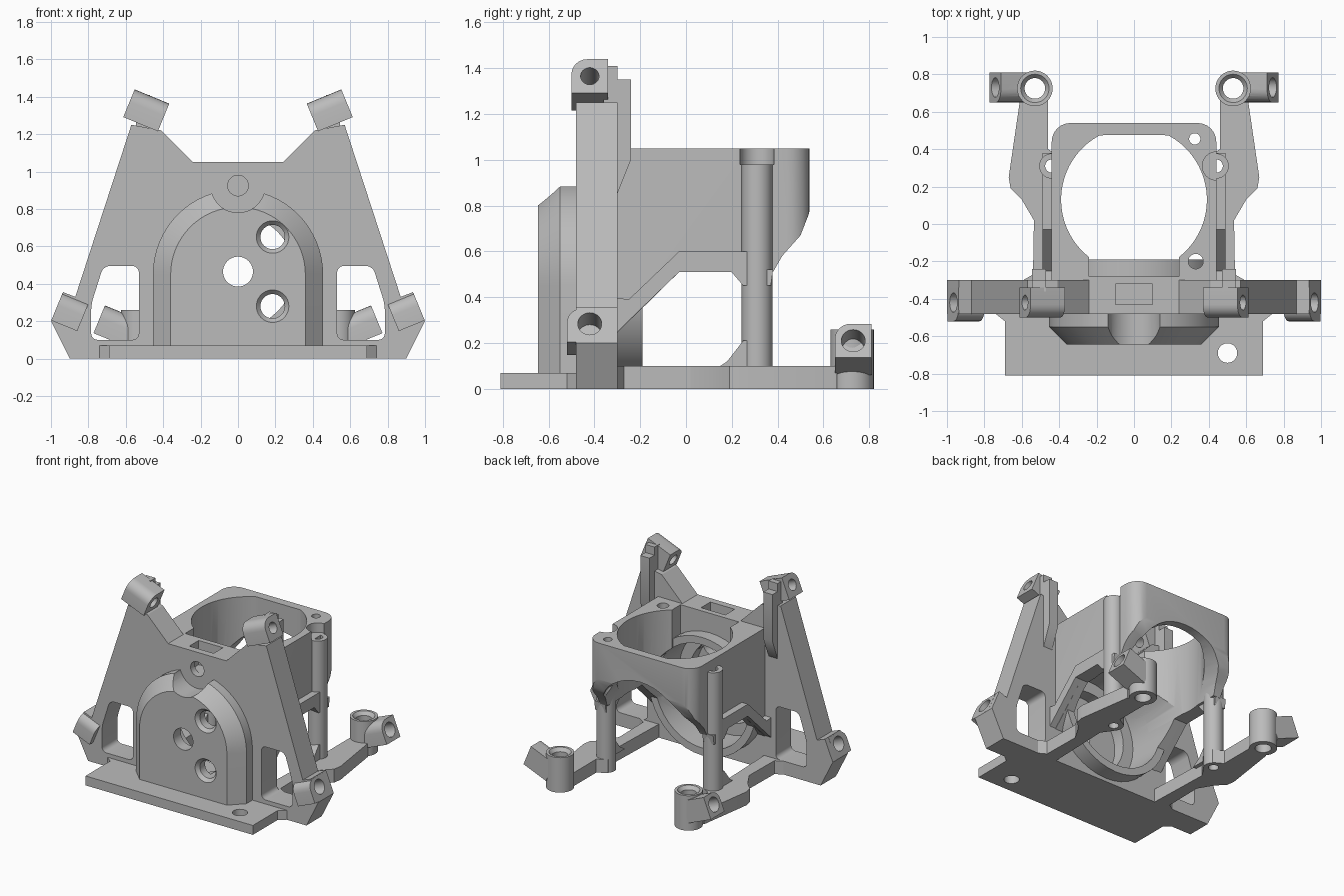
import bpy, bmesh
from math import sin, cos, pi, atan2
from mathutils import Vector, Matrix

if "Cube" in bpy.data.objects:
    bpy.data.objects.remove(bpy.data.objects["Cube"])

GREY = (0.5, 0.5, 0.5, 1)
mat = bpy.data.materials.new("plain_grey")
mat.use_nodes = True
mat.diffuse_color = GREY
mat.node_tree.nodes["Principled BSDF"].inputs["Base Color"].default_value = GREY
parts = []


def make(name, bm):
    bmesh.ops.recalc_face_normals(bm, faces=bm.faces)
    me = bpy.data.meshes.new(name)
    bm.to_mesh(me)
    bm.free()
    me.materials.append(mat)
    ob = bpy.data.objects.new(name, me)
    bpy.context.collection.objects.link(ob)
    parts.append(ob)
    return ob


def loft(name, axis, sections, rounding=0):
    """Skin 2D outlines placed at offsets along an axis."""
    place = {"x": lambda u, v, t: (t, u, v), "y": lambda u, v, t: (u, t, v),
             "z": lambda u, v, t: (u, v, t)}[axis]
    bm = bmesh.new()
    rings = [[bm.verts.new(place(u, v, t)) for u, v in pts] for t, pts in sections]
    n = len(rings[0])
    sides = []
    for a, b in zip(rings, rings[1:]):
        for i in range(n):
            j = (i + 1) % n
            bm.faces.new((a[i], a[j], b[j], b[i]))
            sides.append(bm.edges.get((a[i], b[i])))
    bm.faces.new(rings[0])
    bm.faces.new(rings[-1])
    if rounding:
        bmesh.ops.bevel(bm, geom=sides, offset=rounding, segments=6,
                        profile=0.5, affect="EDGES")
    return make(name, bm)


def prism(name, axis, a, b, pts, rounding=0):
    return loft(name, axis, [(a, pts), (b, pts)], rounding)


def rect(u0, u1, v0, v1):
    return [(u0, v0), (u1, v0), (u1, v1), (u0, v1)]


def cyl(name, p, q, r, r2=None):
    """Cylinder or cone between two points."""
    p, q = Vector(p), Vector(q)
    d = q - p
    bm = bmesh.new()
    bmesh.ops.create_cone(bm, cap_ends=True, segments=40, radius1=r,
                          radius2=r if r2 is None else r2, depth=d.length,
                          matrix=Matrix.Translation((p + q) / 2)
                          @ d.to_track_quat("Z", "Y").to_matrix().to_4x4())
    return make(name, bm)


def mirrored(ob, name):
    bm = bmesh.new()
    bm.from_mesh(ob.data)
    bm.transform(Matrix.Scale(-1, 4, (1, 0, 0)))
    return make(name, bm)


def cut(targets, cutters):
    for ob in targets:
        bpy.context.view_layer.objects.active = ob
        for c in cutters:
            m = ob.modifiers.new("cut", "BOOLEAN")
            m.operation, m.solver, m.object = "DIFFERENCE", "EXACT", c
            bpy.ops.object.modifier_apply(modifier=m.name)
    for c in cutters:
        parts.remove(c)
        bpy.data.objects.remove(c)


def both(ob):
    return [ob, mirrored(ob, "mirror")]


# Tilted axis shared by all six mounting lugs
AXIS = Vector((0.925, 0, 0.38))


def lug(name, end, length, width):
    tilt = Matrix.Rotation(-atan2(AXIS.z, AXIS.x), 4, "Y")
    bm = bmesh.new()
    bmesh.ops.create_cube(bm, size=1, matrix=Matrix.Diagonal((length, width, 0.16, 1)))
    edges = [e for e in bm.edges if abs(e.verts[0].co.x - e.verts[1].co.x) > 0.01
             and e.verts[0].co.z > 0 and e.verts[0].co.y < 0]
    bmesh.ops.bevel(bm, geom=edges, offset=0.07, segments=6, profile=0.5, affect="EDGES")
    bm.transform(Matrix.Translation(Vector(end) - AXIS * length / 2) @ tilt)
    return make(name, bm)


def drill(end, r, depth):
    e = Vector(end)
    return cyl("drill", e - AXIS * depth, e + AXIS * 0.1, r)


# Front plate with sloping shoulders
half = [(0.9, 0), (1.0, 0.2), (0.935, 0.355), (0.87, 0.33), (0.57, 1.25),
        (0.41, 1.22), (0.24, 1.05)]
plate = prism("front_plate", "y", -0.48, -0.30,
              half + [(-x, z) for x, z in reversed(half)])


# Arched, chamfered boss on the front
def arch(w):
    return [(w, 0.03)] + [(w * cos(pi * i / 32), 0.45 + w * sin(pi * i / 32))
                          for i in range(33)] + [(-w, 0.03)]


boss = loft("front_boss", "y", [(-0.40, arch(0.455)), (-0.55, arch(0.455)),
                                (-0.645, arch(0.36))])

# Box housing behind the plate and the ring inside it
housing = prism("housing", "z", 0.2, 1.05, rect(-0.44, 0.44, -0.42, 0.54), 0.1)
ring = cyl("pocket_ring", (0, -0.40, 0.465), (0, -0.19, 0.465), 0.44)

# Foot plate
foot = prism("foot_plate", "z", 0, 0.07,
             [(0.69, -0.81), (0.69, -0.52), (0.74, -0.48), (0.74, -0.31),
              (-0.74, -0.31), (-0.74, -0.48), (-0.69, -0.52), (-0.69, -0.81)])

# Housing underside profile, vertical bore, corner screws and post clearance
under = prism("under", "x", -0.6, 0.6,
              [(-0.305, 0.1), (-0.305, 0.24), (-0.03, 0.51), (0.38, 0.51), (0.42, 0.58),
               (0.5, 0.67), (0.535, 0.76), (0.545, 0.8), (0.7, 0.8), (0.7, 0.1)])
bore = prism("bore", "z", 0, 1.2,
             [(0.39 * cos(pi * i / 32), min(0.475, 0.13 + 0.39 * sin(pi * i / 32)))
              for i in range(64)])
recess = prism("recess", "z", 0.3, 1.2, rect(-0.24, 0.24, -0.28, 0))
screws = both(cyl("s", (0.33, -0.2, 0), (0.33, -0.2, 1.2), 0.04))
screws += both(cyl("s", (0.325, 0.455, 0), (0.325, 0.455, 1.2), 0.03))
screws += both(cyl("s", (0.44, 0.31, 0.98), (0.44, 0.31, 1.2), 0.075))
cut([housing], [under, bore, recess] + screws)

# Round pocket through the rear, and the front notch, hole and nut slot
cut([plate, boss, housing, ring],
    [cyl("pocket", (0, -0.47, 0.465), (0, 0.8, 0.465), 0.385),
     cyl("pocket", (0, -0.56, 0.465), (0, -0.4, 0.465), 0.3),
     cyl("screw", (0, -0.8, 0.925), (0, -0.35, 0.925), 0.055),
     prism("slot", "z", 0.87, 1.2, rect(-0.1, 0.1, -0.43, -0.32))])
cut([boss], [cyl("notch", (0, -0.8, 0.925), (0, -0.479, 0.925), 0.145)])

# Five holes in the boss, four of them countersunk
holes = [cyl("h", (0, -0.8, 0.465), (0, -0.5, 0.465), 0.08)]
for z in (0.28, 0.65):
    holes += both(cyl("h", (0.185, -0.8, z), (0.185, -0.5, z), 0.065))
    holes += both(cyl("h", (0.185, -0.66, z), (0.185, -0.62, z), 0.1, 0.065))
cut([boss], holes)

# Side windows and foot holes
window = [(0.53, 0.1), (0.785, 0.1), (0.785, 0.29), (0.72, 0.495), (0.53, 0.495)]
cut([plate], both(prism("window", "y", -0.6, -0.2, window, 0.035)))
cut([foot], both(cyl("h", (0.5, -0.69, -0.1), (0.5, -0.69, 0.2), 0.052)))

# Lugs on the plate corners
LOW, TOP, REAR = (0.968, -0.43, 0.278), (0.583, -0.42, 1.365), (0.742, 0.73, 0.21)
low_lug = lug("left_lower_lug", LOW, 0.15, 0.18)
top_lug = lug("left_upper_lug", TOP, 0.2, 0.16)
LOW_HOLE = (0.968, -0.42, 0.285)
cut([low_lug], [drill(LOW_HOLE, 0.052, 0.14)])
cut([plate], both(drill(LOW_HOLE, 0.052, 0.14)))
cut([top_lug], [drill(TOP, 0.04, 0.3)])

# Rib behind each shoulder
rib = prism("left_rib", "x", 0.47, 0.545,
            [(-0.36, 0.8), (-0.30, 0.85), (-0.24, 1.0), (-0.24, 1.35),
             (-0.30, 1.35), (-0.30, 1.41), (-0.36, 1.41)])

# Diagonal strut below the housing wall
strut = prism("left_strut", "x", 0.42, 0.49,
              [(-0.32, 0.23), (-0.03, 0.51), (0.30, 0.51), (0.30, 0.60),
               (-0.03, 0.60), (-0.25, 0.39), (-0.32, 0.40)])

# Base arm
arm = prism("left_arm", "z", 0, 0.1,
            [(0.43, -0.42), (0.62, -0.42), (0.61, -0.31), (0.54, -0.27), (0.535, 0.02),
             (0.60, 0.13), (0.66, 0.19), (0.67, 0.25), (0.61, 0.66), (0.46, 0.66),
             (0.46, 0.40), (0.39, 0.36), (0.38, 0.28), (0.45, 0.18)])

# Upright post with gussets
post = cyl("left_post", (0.44, 0.31, 0), (0.44, 0.31, 0.98), 0.067)
low_gusset = prism("left_lower_gusset", "x", 0.42, 0.49,
                   [(0.12, 0.08), (0.18, 0.12), (0.25, 0.21), (0.31, 0.21), (0.31, 0.08)])
top_gusset = prism("left_upper_gusset", "x", 0.40, 0.49,
                   [(0.19, 0.52), (0.25, 0.45), (0.31, 0.45), (0.37, 0.45), (0.38, 0.52)])

# Rear boss with its lug
rear_boss = cyl("left_rear_boss", (0.53, 0.725, 0), (0.53, 0.725, 0.26), 0.095)
rear_lug = lug("left_rear_lug", REAR, 0.2, 0.16)
cut([rear_lug], [drill(REAR, 0.052, 0.12)])
cut([rear_boss, rear_lug], [cyl("h", (0.53, 0.725, -0.1), (0.53, 0.725, 0.5), 0.055)])
cut([rear_boss], [cyl("h", (0.53, 0.725, 0.235), (0.53, 0.725, 0.265), 0.055, 0.08)])
cut([post, arm, low_gusset, top_gusset, strut],
    [cyl("h", (0.44, 0.31, -0.1), (0.44, 0.31, 1.2), 0.035)])

# Mirror every side part to the right
for ob in list(parts):
    if ob.name.startswith("left_"):
        mirrored(ob, ob.name.replace("left_", "right_"))

# Smooth the round surfaces, keep hard edges
for ob in bpy.context.view_layer.objects:
    ob.select_set(ob in parts)
bpy.context.view_layer.objects.active = plate
bpy.ops.object.shade_smooth_by_angle(angle=0.5)
